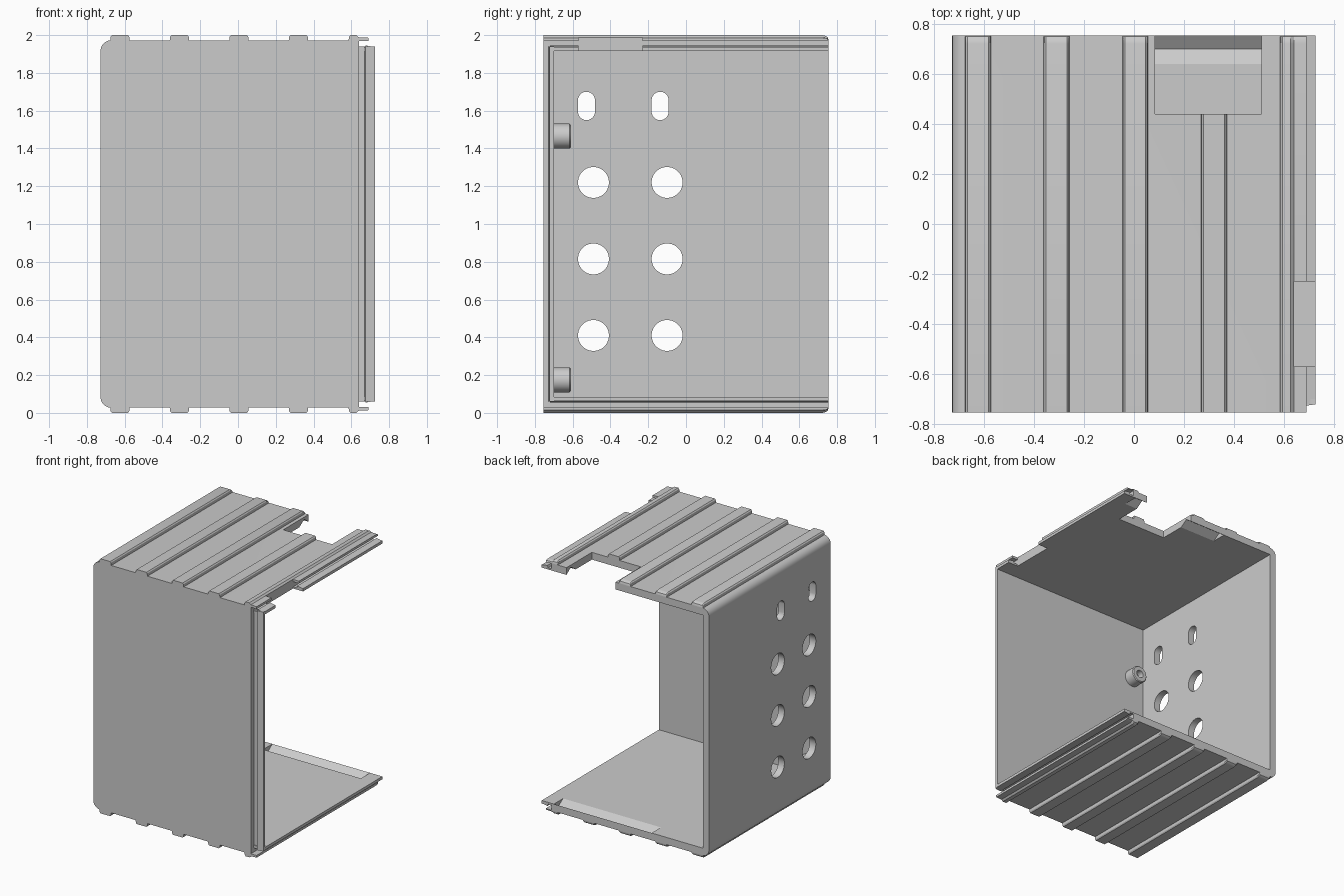
import bpy, bmesh, math

if "Cube" in bpy.data.objects:
    bpy.data.objects.remove(bpy.data.objects["Cube"])

grey = bpy.data.materials.new("light_grey")
grey.diffuse_color = (0.6, 0.6, 0.6, 1)
grey.use_nodes = True
grey.node_tree.nodes["Principled BSDF"].inputs["Base Color"].default_value = grey.diffuse_color


def loft(name, sections):
    """Skin a list of equal-length point loops and cap both ends."""
    bm = bmesh.new()
    rings = [[bm.verts.new(p) for p in s] for s in sections]
    n = len(rings[0])
    for a, b in zip(rings, rings[1:]):
        for i in range(n):
            j = (i + 1) % n
            bm.faces.new((a[i], a[j], b[j], b[i]))
    bm.faces.new(rings[0])
    bm.faces.new(rings[-1])
    bmesh.ops.recalc_face_normals(bm, faces=bm.faces)
    me = bpy.data.meshes.new(name)
    bm.to_mesh(me)
    bm.free()
    me.materials.append(grey)
    ob = bpy.data.objects.new(name, me)
    bpy.context.collection.objects.link(ob)
    return ob


def along_y(name, xz, y0, y1):
    return loft(name, [[(x, y, z) for x, z in xz] for y in (y0, y1)])


def along_x(name, yz, x0, x1):
    return loft(name, [[(x, y, z) for y, z in yz] for x in (x0, x1)])


def box(name, x0, x1, y0, y1, z0, z1):
    return along_y(name, [(x0, z0), (x1, z0), (x1, z1), (x0, z1)], y0, y1)


def cut(ob, cutters):
    """Subtract the cutters, bake the result and remove them."""
    for c in cutters:
        c.hide_render = True
        m = ob.modifiers.new("cut", 'BOOLEAN')
        m.operation, m.solver, m.object = 'DIFFERENCE', 'EXACT', c
    bpy.context.view_layer.update()
    dg = bpy.context.evaluated_depsgraph_get()
    me = bpy.data.meshes.new_from_object(ob.evaluated_get(dg))
    ob.modifiers.clear()
    ob.data = me
    for c in cutters:
        bpy.data.objects.remove(c)


def smooth(ob):
    bpy.ops.object.select_all(action='DESELECT')
    ob.select_set(True)
    bpy.context.view_layer.objects.active = ob
    bpy.ops.object.shade_smooth_by_angle(angle=math.radians(30))


def slot(y, z, r, half=0.0):
    """Round or elongated hole through the left wall."""
    pts = []
    for i in range(32):
        a = 2 * math.pi * (i + 0.5) / 32
        s = math.sin(a)
        pts.append((y + r * math.cos(a), z + r * s + math.copysign(half, s)))
    return along_x("hole_cutter", pts, -1, -0.6)


def notch():
    return box("notch_cutter", 0.64, 1, -0.57, -0.23, 1.85, 2.1)


def opening():
    return box("opening_cutter", 0.085, 0.51, 0.44, 1, 1.85, 2.1)


FRONT, BACK, TOP, INNER = -0.755, 0.755, 1.972, 1.915

# Shell: rounded left corners, hollowed towards the right and back
R = 0.055
outline = [(0.64, 1 - TOP + 1 - 1), (0.64, TOP)]
outline[0] = (0.64, 2 - TOP)
for k in range(7):
    a = math.pi / 2 * (1 + k / 6)
    outline.append((-0.728 + R + R * math.cos(a), TOP - R + R * math.sin(a)))
for k in range(7):
    a = math.pi / 2 * (2 + k / 6)
    outline.append((-0.728 + R + R * math.cos(a), 2 - TOP + R + R * math.sin(a)))
shell = along_y("shell", outline, FRONT, BACK)
cutters = [box("hollow_cutter", -0.675, 1, -0.70, 1, 2 - INNER, INNER), opening()]
for y in (-0.49, -0.10):
    cutters += [slot(y, z, 0.082) for z in (0.41, 0.815, 1.22)]
    cutters.append(slot(y - 0.037, 1.625, 0.045, 0.03))
# Latch grooves inside the bottom and top panels at the back
for up in (False, True):
    v = [(0.64, 0.085), (0.70, 0.045), (0.755, 0.085), (0.755, 0.13), (0.64, 0.13)]
    cutters.append(along_x("groove_cutter", [(y, 2 - z if up else z) for y, z in v],
                           -0.23, 0.62))
cut(shell, cutters)
smooth(shell)

# Ribs on top and bottom, rounded off at the back
rib_section = [(-0.052, 0), (-0.049, 0.022), (-0.042, 0.03),
               (0.042, 0.03), (0.049, 0.022), (0.052, 0)]
edge_section = [(0.585, 0), (0.588, 0.022), (0.595, 0.03), (0.627, 0.03),
                (0.64, 0.018), (0.69, 0.016), (0.69, -0.002)]
ends = [(FRONT, 1), (0.722, 1), (0.738, 0.88), (0.75, 0.6), (BACK, 0.1)]
for side in ("top", "bottom"):
    for i, cx in enumerate((-0.625, -0.31, 0.005, 0.32, 0)):
        section = edge_section if i == 4 else rib_section
        loops = []
        for y, f in ends:
            zs = [1.97 + (h * f if h > 0 else h) for _, h in section]
            loops.append([(cx + p[0], y, z if side == "top" else 2 - z)
                          for p, z in zip(section, zs)])
        rib = loft(f"{side}_edge_rib" if i == 4 else f"{side}_rib_{i + 1}", loops)
        if side == "top" and i == 3:
            cut(rib, [opening()])
        if side == "top" and i == 4:
            cut(rib, [notch()])
        smooth(rib)

# Beaded lips around the open right side
lip = [(0.64, 0), (0.64, 0.013), (0.67, 0.013), (0.676, 0.03), (0.726, 0.022), (0.726, 0)]
along_y("bottom_lip", [(x, 2 - INNER - d) for x, d in lip], -0.72, BACK)
top_lip = along_y("top_lip", [(x, INNER + d) for x, d in lip], -0.72, BACK)
cut(top_lip, [notch()])
loft("front_lip", [[(x, -0.70 - d, z) for x, d in lip] for z in (0.06, 1.94)])

# Screw bosses on the inside of the front wall
boss_profile = [(0.066, -0.705), (0.066, -0.617), (0.06, -0.61),
                (0.03, -0.61), (0.03, -0.66)]
for name, z in (("lower_boss", 0.175), ("upper_boss", 1.465)):
    rings = []
    for r, y in boss_profile:
        rings.append([(-0.57 + r * math.cos(2 * math.pi * k / 32), y,
                       z + r * math.sin(2 * math.pi * k / 32)) for k in range(32)])
    smooth(loft(name, rings))
